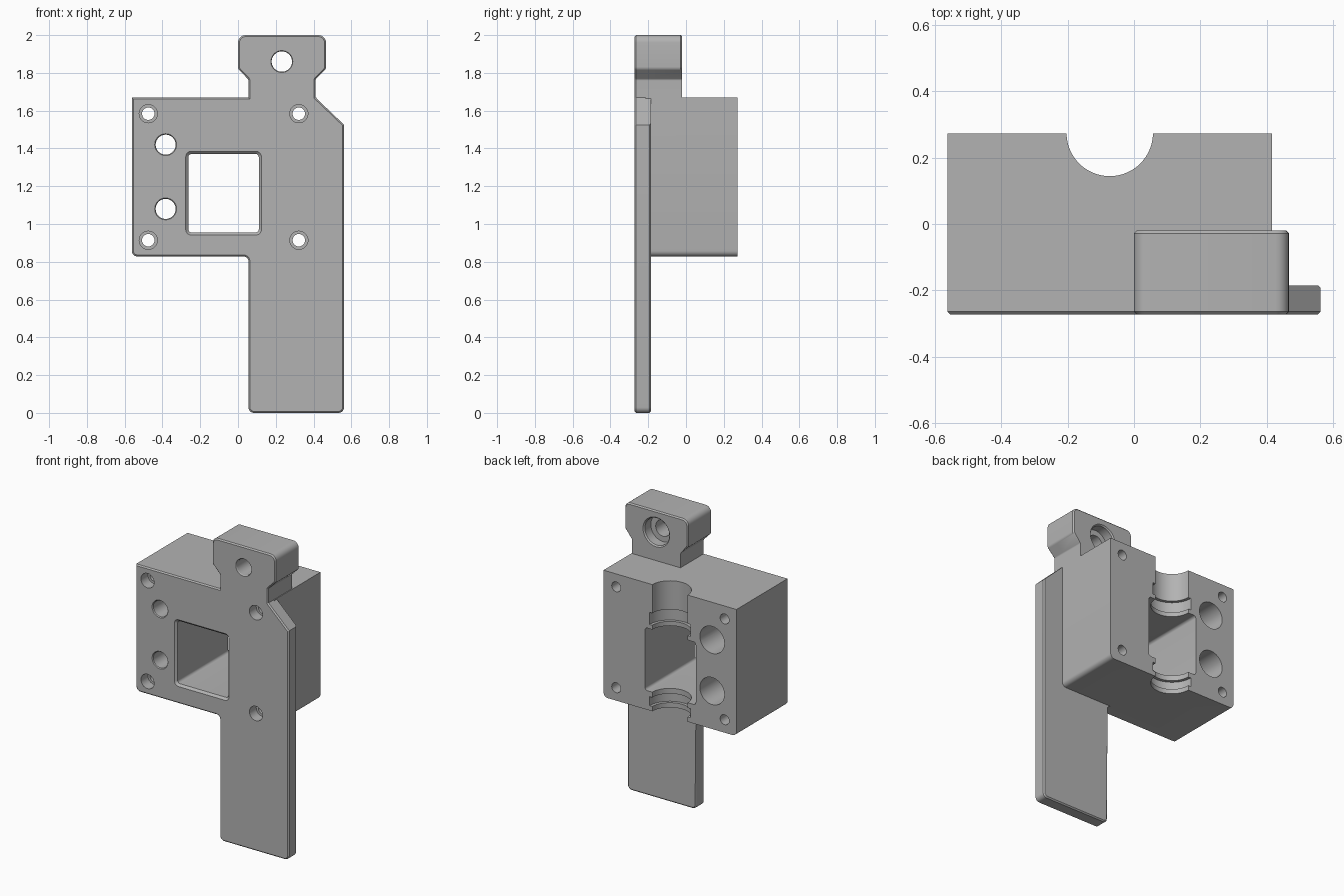
import bpy, bmesh
from math import sin, cos, tan, pi
from mathutils import Vector

old = bpy.data.objects.get("Cube")
if old:
    bpy.data.objects.remove(old, do_unlink=True)

GREY = (0.45, 0.45, 0.45, 1)
mat = bpy.data.materials.new("plain grey")
mat.use_nodes = True
mat.diffuse_color = GREY
mat.node_tree.nodes["Principled BSDF"].inputs["Base Color"].default_value = GREY

FRONT, PLATE_BACK, LUG_BACK, BACK = -0.272, -0.185, -0.02, 0.273
LEFT, RIGHT, LOW, HIGH = -0.562, 0.415, 0.828, 1.67


def rounded(corners, steps=6):
    """Turn (x, z, radius) corners into an outline with filleted corners."""
    out = []
    for i, (x, z, r) in enumerate(corners):
        p = Vector((x, z))
        if r == 0:
            out.append(p)
            continue
        a = (Vector(corners[i - 1][:2]) - p).normalized()
        b = (Vector(corners[(i + 1) % len(corners)][:2]) - p).normalized()
        half = a.angle(b) / 2
        centre = p + (a + b).normalized() * (r / sin(half))
        start = p + a * (r / tan(half)) - centre
        end = p + b * (r / tan(half)) - centre
        sweep = start.angle(end)
        for k in range(steps + 1):
            t = k / steps
            out.append(centre + (start * sin((1 - t) * sweep) + end * sin(t * sweep)) / sin(sweep))
    return out


def box_outline(x0, x1, z0, z1, r):
    return rounded([(x0, z0, r), (x1, z0, r), (x1, z1, r), (x0, z1, r)])


def circle(x, z, r, n=40):
    return [Vector((x + r * cos(2 * pi * i / n), z + r * sin(2 * pi * i / n))) for i in range(n)]


def loft(name, rings, axis="Y", chamfer=None):
    """Skin a stack of (depth, outline) rings and cap both ends."""
    bm = bmesh.new()
    loops = []
    for d, pts in rings:
        loops.append([bm.verts.new((p.x, d, p.y) if axis == "Y" else (p.x, p.y, d)) for p in pts])
    for a, b in zip(loops, loops[1:]):
        for i in range(len(a)):
            j = (i + 1) % len(a)
            bm.faces.new((a[i], a[j], b[j], b[i]))
    bm.faces.new(loops[0])
    bm.faces.new(loops[-1])
    bmesh.ops.recalc_face_normals(bm, faces=bm.faces)
    if chamfer:
        edges = [e for e in bm.edges if chamfer((e.verts[0].co + e.verts[1].co) / 2, e)]
        bmesh.ops.bevel(bm, geom=edges, offset=0.008, segments=1, affect="EDGES")
    me = bpy.data.meshes.new(name)
    bm.to_mesh(me)
    bm.free()
    me.materials.append(mat)
    ob = bpy.data.objects.new(name, me)
    bpy.context.collection.objects.link(ob)
    return ob


def combine(target, tool, operation):
    mod = target.modifiers.new("bool", "BOOLEAN")
    mod.operation, mod.solver, mod.object = operation, "EXACT", tool
    bpy.context.view_layer.objects.active = target
    bpy.ops.object.modifier_apply(modifier=mod.name)
    bpy.data.objects.remove(tool, do_unlink=True)


def rim(co, e):
    """Front outline, plus the free back outline of the arm."""
    flat = abs(e.verts[0].co.y - e.verts[1].co.y) < 1e-5
    return flat and (co.y < FRONT + 1e-4 or co.z < 0.78 or co.x > 0.54)


# Front plate with arm and lug silhouette
lug = [(0.41, HIGH, 0), (0.41, 1.765, 0.015), (0.466, 1.822, 0.025), (0.466, 2, 0.04),
       (0, 2, 0.04), (0, 1.822, 0.025), (0.055, 1.765, 0.015), (0.055, HIGH, 0)]
plate = rounded([(LEFT, HIGH, 0), (LEFT, LOW, 0.03), (0.055, LOW, 0.025), (0.055, 0, 0.03),
                 (0.562, 0, 0.03), (0.562, 1.525, 0)] + lug)
bracket = loft("mounting_bracket", [(FRONT, plate), (PLATE_BACK, plate)], chamfer=rim)

# Main block behind the plate
block = rounded([(LEFT, HIGH, 0), (LEFT, LOW, 0.03), (RIGHT, LOW, 0.03), (RIGHT, HIGH, 0)])
combine(bracket, loft("block", [(PLATE_BACK - 0.03, block), (BACK, block)]), "UNION")

# Thick lug with its sloped foot
lug_low = [(x, z - 0.02 if z == HIGH else z, r) for x, z, r in lug]
lug_shape = rounded(lug_low)
lug_ob = loft("lug", [(PLATE_BACK - 0.03, lug_shape), (LUG_BACK, lug_shape)],
              chamfer=lambda co, e: co.y > LUG_BACK - 1e-4 and co.z > 1.78)
combine(bracket, lug_ob, "UNION")
foot = [Vector(p) for p in ((0.056, HIGH - 0.02), (0.409, HIGH - 0.02), (0.409, HIGH), (0.056, HIGH))]
foot_top = [Vector((p.x, 1.728 if p.y == HIGH else p.y)) for p in foot]
combine(bracket, loft("foot", [(-0.1, foot_top), (LUG_BACK, foot_top), (0.038, foot)]), "UNION")


def drill(x, z, profile):
    combine(bracket, loft("cutter", [(y, circle(x, z, r)) for y, r in profile]), "DIFFERENCE")


# Square window with a chamfered front rim
wide = box_outline(-0.277, 0.124, 0.941, 1.385, 0.03)
tight = box_outline(-0.263, 0.11, 0.955, 1.371, 0.018)
combine(bracket, loft("cutter", [(FRONT - 0.05, wide), (FRONT, wide), (FRONT + 0.014, tight),
                                 (0.4, tight)]), "DIFFERENCE")

# Vertical half bore with two wider grooves
for z0, z1, r in ((0.7, 1.8, 0.13), (1.4, 1.48, 0.15), (0.86, 0.92, 0.15)):
    ring = circle(-0.073, BACK + 0.001, r, 64)
    combine(bracket, loft("cutter", [(z0, ring), (z1, ring)], axis="Z"), "DIFFERENCE")

# Counterbored corner screw holes
for x in (-0.475, 0.322):
    for z in (0.914, 1.584):
        drill(x, z, [(-0.4, 0.048), (-0.2, 0.048), (-0.2, 0.033), (0.4, 0.033)])

# Side holes, wider at the back
for z in (1.08, 1.42):
    drill(-0.383, z, [(-0.4, 0.058), (FRONT, 0.058), (FRONT + 0.006, 0.053),
                      (-0.08, 0.053), (-0.08, 0.09), (0.4, 0.09)])

# Lug hole with a recess at the back
drill(0.232, 1.86, [(-0.4, 0.058), (FRONT, 0.058), (FRONT + 0.006, 0.054), (-0.09, 0.054),
                    (-0.09, 0.09), (LUG_BACK - 0.008, 0.09), (LUG_BACK, 0.098), (0.1, 0.098)])

bpy.ops.object.select_all(action="DESELECT")
bracket.select_set(True)
bpy.context.view_layer.objects.active = bracket
bpy.ops.object.shade_smooth_by_angle(angle=0.5)
